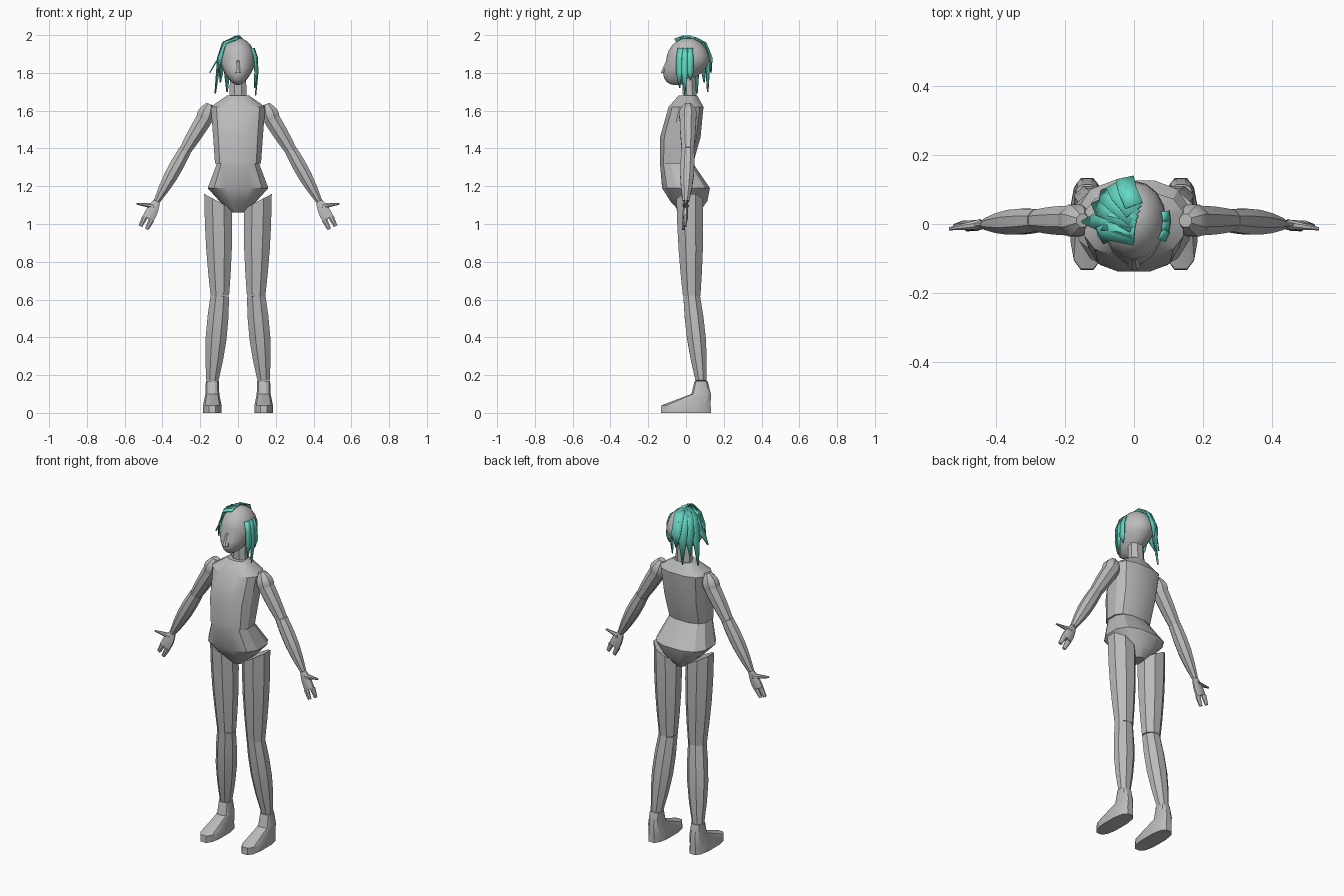
import bpy, bmesh, math
from mathutils import Vector

cube = bpy.data.objects.get("Cube")
if cube:
    bpy.data.objects.remove(cube, do_unlink=True)


def material(name, red, green, blue):
    result = bpy.data.materials.new(name)
    result.use_nodes = True
    colour = (red, green, blue, 1)
    result.diffuse_color = colour
    result.node_tree.nodes["Principled BSDF"].inputs["Base Color"].default_value = colour
    return result


GREY = material("body grey", 0.5, 0.5, 0.5)
TEAL = material("hair teal", 0.13, 0.7, 0.56)


def finish(name, bm, surface, angle=30):
    bmesh.ops.recalc_face_normals(bm, faces=bm.faces)
    mesh = bpy.data.meshes.new(name)
    bm.to_mesh(mesh)
    bm.free()
    mesh.materials.append(surface)
    obj = bpy.data.objects.new(name, mesh)
    bpy.context.collection.objects.link(obj)
    bpy.ops.object.select_all(action="DESELECT")
    obj.select_set(True)
    bpy.context.view_layer.objects.active = obj
    bpy.ops.object.shade_smooth_by_angle(angle=math.radians(angle))
    return obj


def ring(centre, across, depth, sides, square=1):
    """Corners of a rounded section; a smaller square value is boxier."""
    def rounded(value):
        return math.copysign(abs(value) ** square, value)

    angles = [math.tau * (i + 0.5) / sides for i in range(sides)]
    return [centre + across * rounded(math.cos(a)) + depth * rounded(math.sin(a)) for a in angles]


def skin(name, rings):
    """Closed surface through a list of matching rings."""
    bm = bmesh.new()
    loops = [[bm.verts.new(point) for point in points] for points in rings]
    for low, high in zip(loops, loops[1:]):
        for i in range(len(low)):
            bm.faces.new((low[i - 1], low[i], high[i], high[i - 1]))
    bm.faces.new(loops[0])
    bm.faces.new(loops[-1])
    return finish(name, bm, GREY)


def stack(name, x, levels, square=0.75):
    """Body of level sections, each given as y, z, half width, half depth."""
    skin(name, [ring(Vector((x, y, z)), Vector((width, 0, 0)), Vector((0, depth, 0)), 12, square)
                for y, z, width, depth in levels])


def limb(name, side, start, end, first, last, bulge=0, flat=1, slant=0):
    """Faceted tube between two joints, swelling by bulge in the middle."""
    start, end = Vector(start), Vector(end)
    y_axis = Vector((0, 1, 0))
    across = y_axis.cross(end - start).normalized()
    steps = 4
    rings = []
    for step in range(steps + 1):
        t = step / steps
        radius = first + (last - first) * t + bulge * math.sin(math.pi * t)
        rings.append(ring(start.lerp(end, t), across * radius, y_axis * radius * flat, 8))
    for point in rings[0]:
        point.z += slant * (point.x - start.x)
    for points in rings:
        for point in points:
            point.x *= side
    skin(name, rings)


# Torso, pelvis and neck
stack("torso", 0, [
    (-0.05, 1.32, 0.125, 0.09), (-0.03, 1.46, 0.135, 0.11),
    (0, 1.62, 0.148, 0.095), (0.01, 1.68, 0.06, 0.05)])
stack("pelvis", 0, [
    (-0.05, 1.32, 0.115, 0.09), (0, 1.19, 0.165, 0.13),
    (0.015, 1.12, 0.1, 0.1), (0.02, 1.06, 0.03, 0.05)])
limb("neck", 1, (0, 0.02, 1.66), (0, 0.015, 1.8), 0.05, 0.045, flat=0.8)

# Head: an egg that narrows and moves forward towards the chin
HEAD = Vector((0, 0.01, 1.86))
HEAD_SIZE = Vector((0.094, 0.115, 0.125))
bm = bmesh.new()
bmesh.ops.create_uvsphere(bm, u_segments=16, v_segments=12, radius=1)
for vert in bm.verts:
    drop = max(0, -vert.co.z)
    vert.co.x *= 1 - 0.3 * drop
    vert.co.y -= 0.55 * drop
    vert.co = HEAD + vert.co * HEAD_SIZE
finish("head", bm, GREY, 50)
limb("nose", 1, (0, -0.09, 1.89), (0, -0.115, 1.8), 0.005, 0.02)

# Limbs: joint positions are shared by neighbouring parts
hip, knee, ankle = (0.105, 0.02, 1.12), (0.096, 0.03, 0.62), (0.136, 0.08, 0.17)
shoulder, elbow = (0.17, 0.01, 1.57), (0.28, 0.01, 1.39)
wrist, knuckle = Vector((0.43, 0, 1.12)), Vector((0.475, -0.005, 1.03))
finger_length, finger_gap = Vector((0.025, -0.005, -0.05)), Vector((0.017, 0.004, 0.008))

for label, side in (("left", 1), ("right", -1)):
    limb(label + "_thigh", side, hip, knee, 0.08, 0.053, 0.007, 0.95, slant=0.55)
    limb(label + "_shin", side, knee, ankle, 0.053, 0.035, 0.016, 0.9)
    stack(label + "_foot", side * ankle[0], [
        (0, 0, 0.05, 0.137), (0, 0.04, 0.05, 0.134),
        (0.08, 0.1, 0.038, 0.053), (0.08, 0.17, 0.035, 0.035)])

    limb(label + "_shoulder", side, (0.15, 0.01, 1.635), (0.18, 0.01, 1.55), 0.02, 0.046, 0.015)
    limb(label + "_upper_arm", side, shoulder, elbow, 0.047, 0.034, 0.003)
    limb(label + "_forearm", side, elbow, wrist, 0.036, 0.018, 0.012)

    # Hand: palm, two finger blocks and a thumb
    limb(label + "_palm", side, wrist, knuckle, 0.02, 0.034, 0.006, 0.45)
    for finger, shift in (("inner", -finger_gap), ("outer", finger_gap)):
        root = knuckle + shift
        limb(f"{label}_{finger}_fingers", side, root, root + finger_length, 0.017, 0.011, flat=0.7)
    limb(label + "_thumb", side, (0.445, 0, 1.095), (0.537, -0.014, 1.107), 0.016, 0.005)


def around(azimuth, reach, z):
    """Point beside the head; a reach of one touches its widest outline."""
    a = math.radians(azimuth)
    outward = Vector((math.cos(a), math.sin(a), 0)) * HEAD_SIZE * reach
    return Vector((HEAD.x, HEAD.y, z)) + outward


def strand(name, points, width):
    """Tapered ribbon whose flat side faces the head."""
    bm = bmesh.new()
    rows = []
    for i, point in enumerate(points):
        along = points[min(i + 1, len(points) - 1)] - points[max(i - 1, 0)]
        taper = 0.1 if i == len(points) - 1 else 0.9
        half = along.cross(point - HEAD).normalized() * width * taper / 2
        rows.append([bm.verts.new(point - half), bm.verts.new(point + half)])
    for (a, b), (c, d) in zip(rows, rows[1:]):
        bm.faces.new((a, b, d, c))
    shell = finish(name, bm, TEAL).modifiers.new("thickness", "SOLIDIFY")
    shell.thickness = 0.006
    shell.offset = 0


# Swept hair fans from the crown round one side to the back
reaches = [1.15, 1.6, 1.35, 1.25, 1.1, 1.1]
tips = [1.8, 1.8, 1.69, 1.75, 1.7, 1.8]
for i, (reach, tip) in enumerate(zip(reaches, tips)):
    azimuth = 200 - 19 * i
    crown = Vector((0, 0.018 * (i - 2), 1.994 - 0.003 * abs(i - 2)))
    strand(f"swept_hair_{i + 1}", [
        crown, around(azimuth, 0.8, 1.96),
        around(azimuth, 1.1, 1.88), around(azimuth, reach, tip)], 0.06)

# Small lock on the other side
for i, tip in enumerate([1.72, 1.68, 1.76]):
    azimuth = 14 * i - 22
    strand(f"side_lock_{i + 1}", [
        around(azimuth, 0.9, 1.93), around(azimuth, 1.08, 1.88),
        around(azimuth, 1.1, 1.8), around(azimuth, 1, tip)], 0.035)
